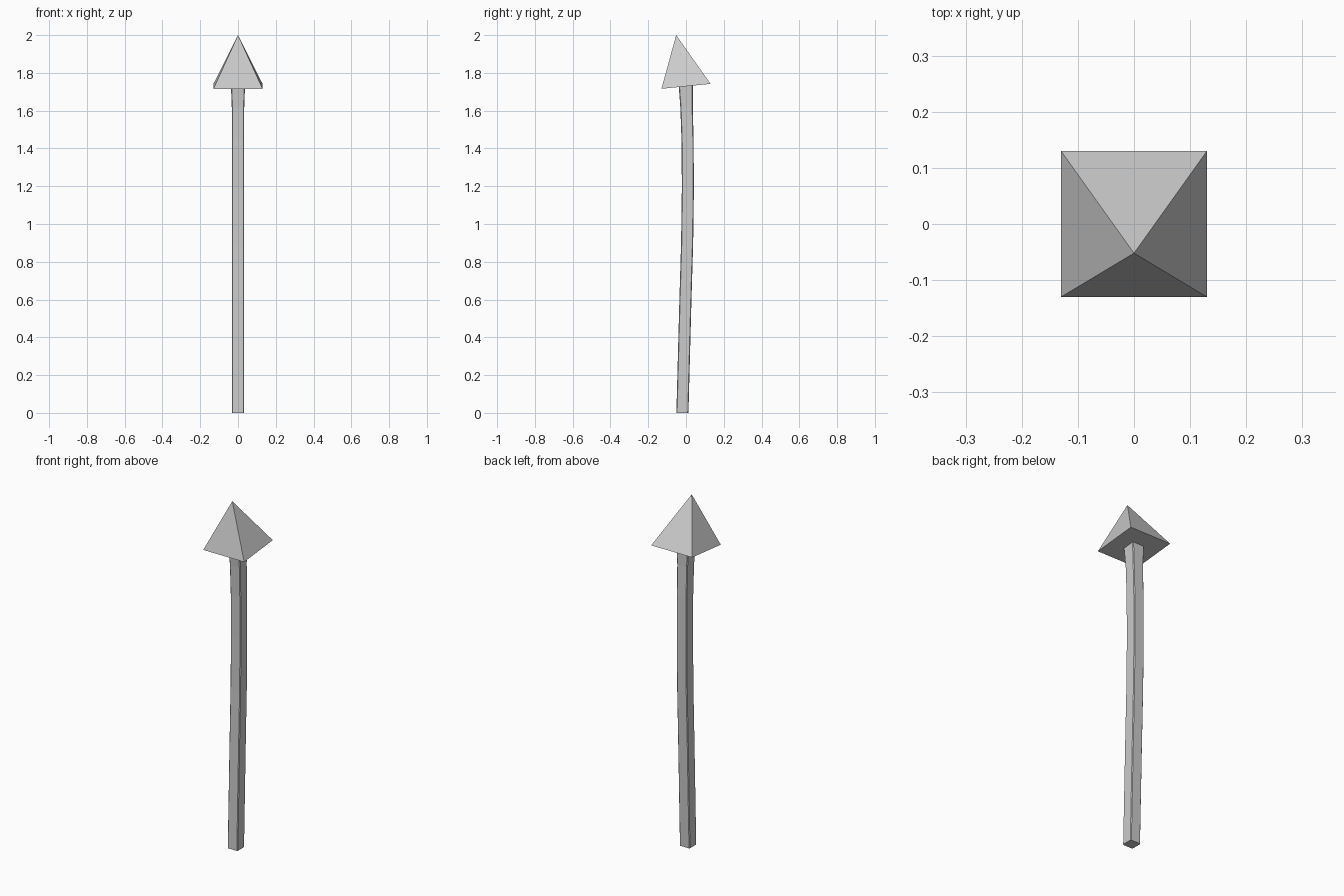
import bpy, bmesh

if "Cube" in bpy.data.objects:
    bpy.data.objects.remove(bpy.data.objects["Cube"])


def make_object(name, bm):
    bmesh.ops.recalc_face_normals(bm, faces=bm.faces)
    mesh = bpy.data.meshes.new(name)
    bm.to_mesh(mesh)
    bm.free()
    obj = bpy.data.objects.new(name, mesh)
    bpy.context.collection.objects.link(obj)
    return obj


def square_ring(bm, y, z, half, tilt=0.0, chamfer=0.0):
    """Square ring around (0, y, z), rising towards +y by tilt."""
    h, k = half, half - chamfer
    if chamfer:
        pts = [(-k, -h), (k, -h), (h, -k), (h, k), (k, h), (-k, h), (-h, k), (-h, -k)]
    else:
        pts = [(-h, -h), (h, -h), (h, h), (-h, h)]
    return [bm.verts.new((px, y + py, z + tilt * py)) for px, py in pts]


# Shaft: gently bowed square rod, flaring slightly under the head
path = [  # centre y, z, half width, tilt
    (-0.019, 0.0, 0.032, 0.0),
    (-0.011, 0.3, 0.032, 0.0),
    (-0.003, 0.6, 0.032, 0.0),
    (0.006, 0.9, 0.032, 0.0),
    (0.010, 1.2, 0.032, 0.0),
    (0.008, 1.45, 0.032, 0.05),
    (0.003, 1.62, 0.033, 0.08),
    (-0.001, 1.729, 0.037, 0.1),
]
bm = bmesh.new()
rings = [square_ring(bm, y, z, h, t, 0.004) for y, z, h, t in path]
for a, b in zip(rings, rings[1:]):
    for i in range(len(a)):
        j = (i + 1) % len(a)
        bm.faces.new((a[i], a[j], b[j], b[i]))
bm.faces.new(rings[0])
bm.faces.new(rings[-1])
make_object("shaft", bm)

# Head: four-sided pyramid leaning back with the bend
bm = bmesh.new()
base = square_ring(bm, 0.0, 1.729, 0.13, 0.1)
tip = bm.verts.new((0, -0.052, 2.0))
bm.faces.new(base)
for i in range(4):
    bm.faces.new((base[i], base[(i + 1) % 4], tip))
make_object("spear_head", bm)
